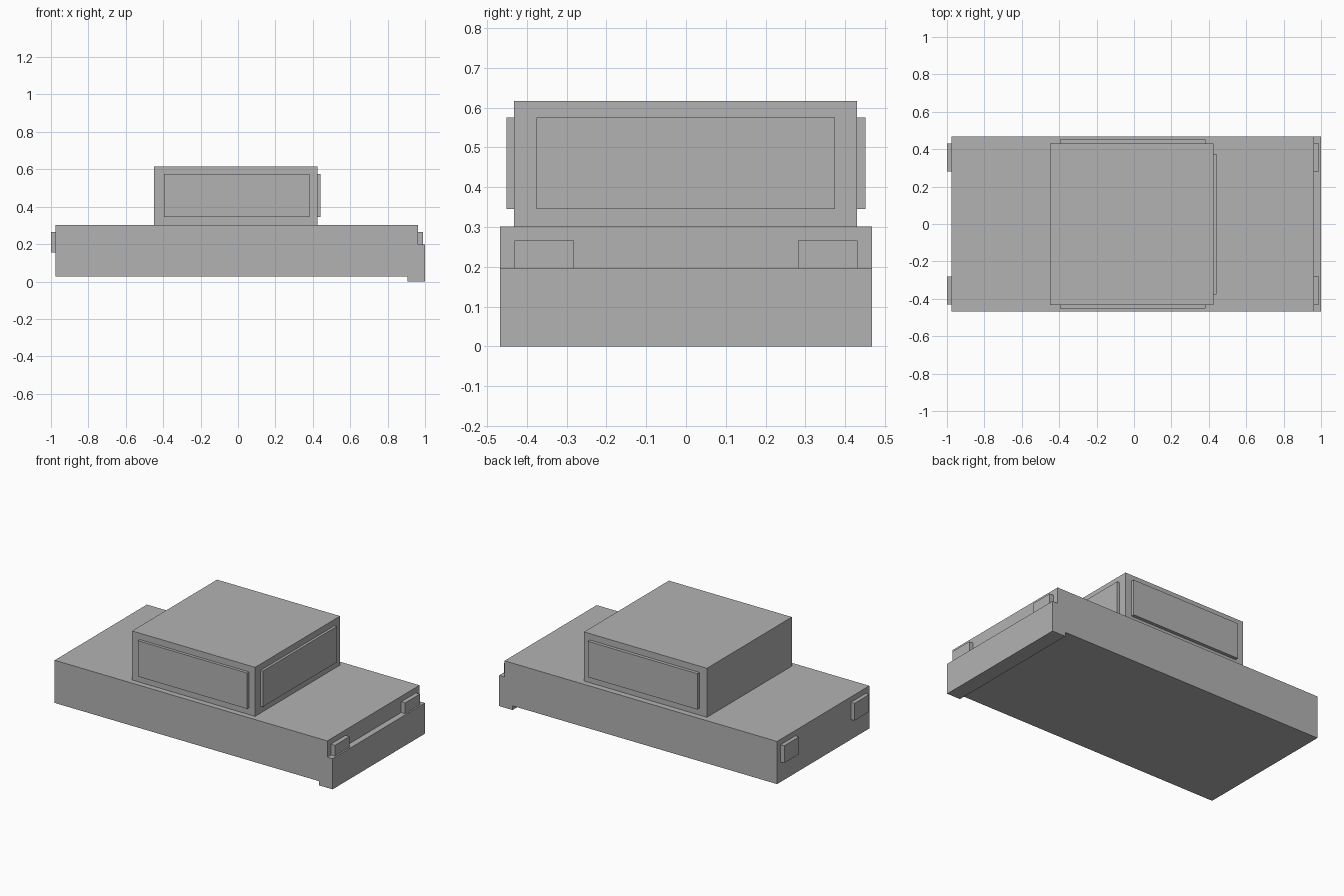
import bpy
import bmesh
from mathutils import Vector

cube = bpy.data.objects.get("Cube")
if cube:
    bpy.data.objects.remove(cube, do_unlink=True)

# Single flat grey
grey = bpy.data.materials.new("plain grey")
grey.use_nodes = True
colour = (0.45, 0.45, 0.45, 1)
grey.diffuse_color = colour
grey.node_tree.nodes["Principled BSDF"].inputs["Base Color"].default_value = colour


def box(name, x, y, z):
    """Add a box spanning the given (min, max) ranges."""
    low, high = Vector((x[0], y[0], z[0])), Vector((x[1], y[1], z[1]))
    mesh = bpy.data.meshes.new(name)
    bm = bmesh.new()
    bmesh.ops.create_cube(bm, size=1)
    bmesh.ops.scale(bm, vec=high - low, verts=bm.verts)
    bmesh.ops.translate(bm, vec=(low + high) / 2, verts=bm.verts)
    bm.to_mesh(mesh)
    bm.free()
    mesh.materials.append(grey)
    obj = bpy.data.objects.new(name, mesh)
    bpy.context.collection.objects.link(obj)
    return obj


# Main masses
width = (-0.468, 0.468)
box("lower_body", (-0.975, 0.962), width, (0.027, 0.301))
box("bumper", (0.905, 1.0), width, (0, 0.197))
box("cabin", (-0.45, 0.424), (-0.432, 0.43), (0.301, 0.616))

# Raised window panels
glass_z = (0.345, 0.575)
box("windshield", (0.40, 0.44), (-0.376, 0.375), glass_z)
box("left_window", (-0.396, 0.381), (0.40, 0.451), glass_z)
box("right_window", (-0.396, 0.381), (-0.451, -0.40), glass_z)

# Lamps at both ends, mirrored across the centre line
for side, y in (("left", (0.282, 0.431)), ("right", (-0.431, -0.282))):
    box("headlight_" + side, (0.94, 0.99), y, (0.155, 0.266))
    box("tail_light_" + side, (-1.0, -0.95), y, (0.155, 0.266))
